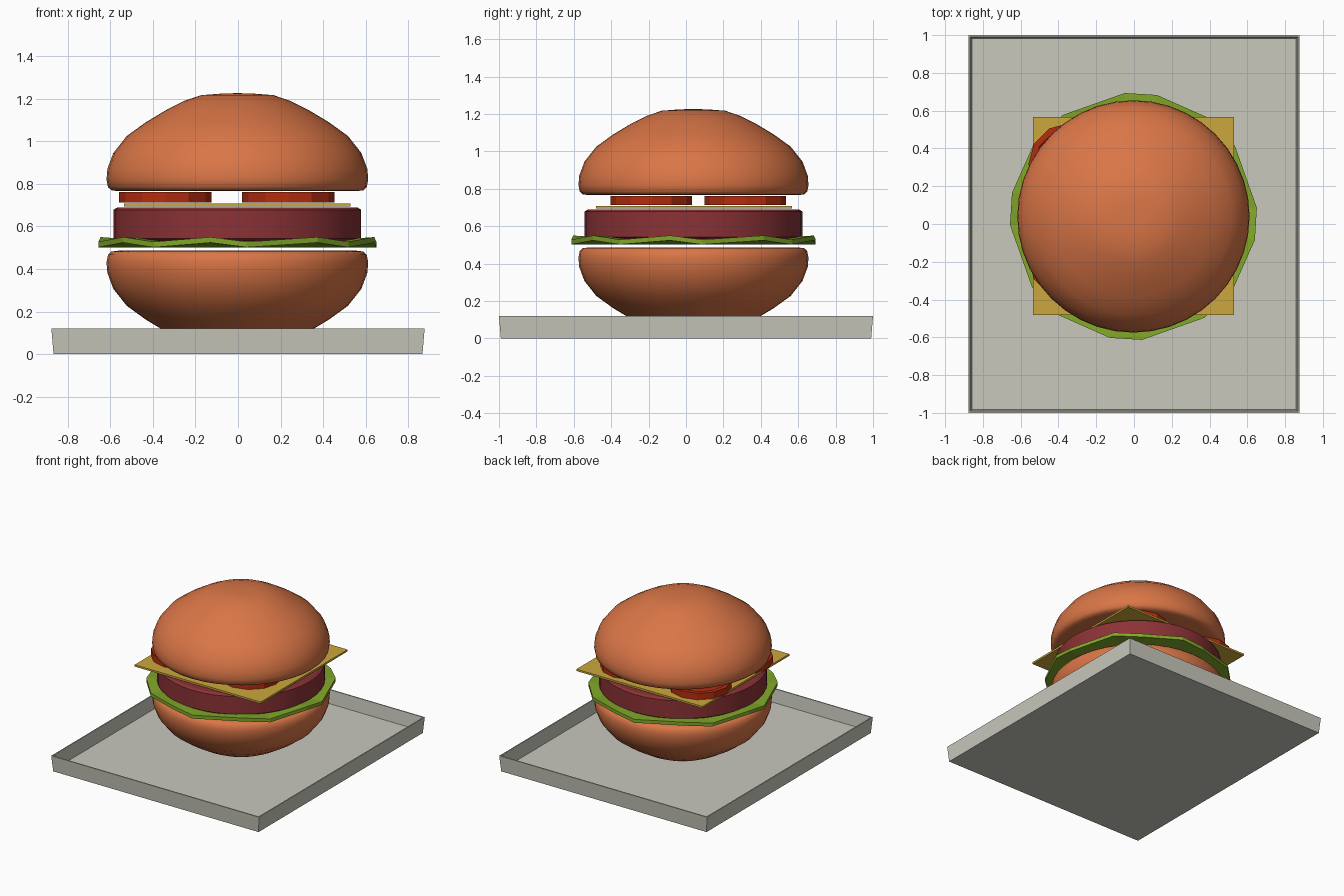
import bpy, bmesh, math

if "Cube" in bpy.data.objects:
    bpy.data.objects.remove(bpy.data.objects["Cube"])

CX, CY = -0.003, 0.04   # burger centre


def material(name, rgb):
    m = bpy.data.materials.new(name)
    m.diffuse_color = (*rgb, 1)
    m.use_nodes = True
    m.node_tree.nodes["Principled BSDF"].inputs["Base Color"].default_value = m.diffuse_color
    return m


BUN = material("toasted bun", (0.70, 0.18, 0.062))
MEAT = material("meat", (0.26, 0.032, 0.036))
GREEN = material("lettuce green", (0.22, 0.39, 0.022))
YELLOW = material("cheese yellow", (0.60, 0.39, 0.045))
RED = material("tomato red", (0.47, 0.025, 0.005))
GREY = material("tray grey", (0.58, 0.58, 0.51))


def make(name, verts, faces, mat, loc=(0, 0, 0), smooth=None):
    me = bpy.data.meshes.new(name)
    me.from_pydata(verts, [], faces)
    bm = bmesh.new()
    bm.from_mesh(me)
    bmesh.ops.recalc_face_normals(bm, faces=bm.faces)
    bm.to_mesh(me)
    bm.free()
    ob = bpy.data.objects.new(name, me)
    bpy.context.collection.objects.link(ob)
    ob.location = loc
    me.materials.append(mat)
    if smooth:
        bpy.ops.object.select_all(action='DESELECT')
        ob.select_set(True)
        bpy.context.view_layer.objects.active = ob
        bpy.ops.object.shade_smooth_by_angle(angle=math.radians(smooth))
    return ob


def loft(name, rings, mat, loc=(0, 0, 0), smooth=None):
    """Skin a stack of equal-length rings and cap both ends."""
    n = len(rings[0])
    verts = [p for r in rings for p in r]
    faces = [(k * n + i, k * n + (i + 1) % n, (k + 1) * n + (i + 1) % n, (k + 1) * n + i)
             for k in range(len(rings) - 1) for i in range(n)]
    faces += [tuple(range(n))[::-1], tuple(range((len(rings) - 1) * n, len(rings) * n))]
    return make(name, verts, faces, mat, loc, smooth)


def lathe(name, profile, n, mat, loc, smooth=None):
    return loft(name, [[(r * math.cos(2 * math.pi * i / n), r * math.sin(2 * math.pi * i / n), z)
                        for i in range(n)] for r, z in profile], mat, loc, smooth)


def rect(x, y, z):
    return [(-x, -y, z), (x, -y, z), (x, y, z), (-x, y, z)]


# Tray: flared outside, thin rim, sunken floor
loft("tray", [rect(0.867, 0.99, 0), rect(0.877, 1.0, 0.12),
              rect(0.868, 0.991, 0.12), rect(0.858, 0.981, 0.018)], GREY)

# Buns: one crown profile, mirrored for the lower half
crown = [(0.56, 0.766), (0.592, 0.77), (0.608, 0.785), (0.615, 0.82), (0.611, 0.87), (0.583, 0.945),
         (0.52, 1.025), (0.43, 1.09), (0.33, 1.15), (0.25, 1.19), (0.17, 1.217), (0.08, 1.224), (0.02, 1.226)]
lathe("top_bun", crown, 40, BUN, (CX, CY, 0), 40)
lathe("bottom_bun", [(r, 1.252 - z) for r, z in crown], 40, BUN, (CX, CY, 0), 40)

# Lettuce: zigzag rim around a flat centre
angles = [math.radians(a + 90 * k) for k in range(4) for a in (4, 35, 53, 79)]


def leaf(r, base, wave):
    return [(r * math.cos(a), r * math.sin(a), base + wave * (i % 2)) for i, a in enumerate(angles)]


loft("lettuce", [leaf(0.35, 0.502, 0.0), leaf(0.655, 0.502, 0.022),
                 leaf(0.655, 0.528, 0.022), leaf(0.35, 0.528, 0.0)], GREEN, (CX, CY, 0))

# Patty
lathe("patty", [(0.565, 0.532), (0.582, 0.543), (0.582, 0.678), (0.565, 0.689)], 40, MEAT, (CX, CY, 0), 30)

# Cheese slice
loft("cheese", [rect(0.532, 0.524, 0.694), rect(0.532, 0.524, 0.708)], YELLOW, (CX, CY + 0.002, 0))

# Four tomato slices with a raised skin
for i, x in enumerate((-0.341, 0.237)):
    for j, y in enumerate((-0.185, 0.317)):
        lathe(f"tomato_{i}_{j}", [(0.2175, 0.712), (0.2175, 0.762), (0.185, 0.762), (0.175, 0.75)],
              12, RED, (x, y, 0))
